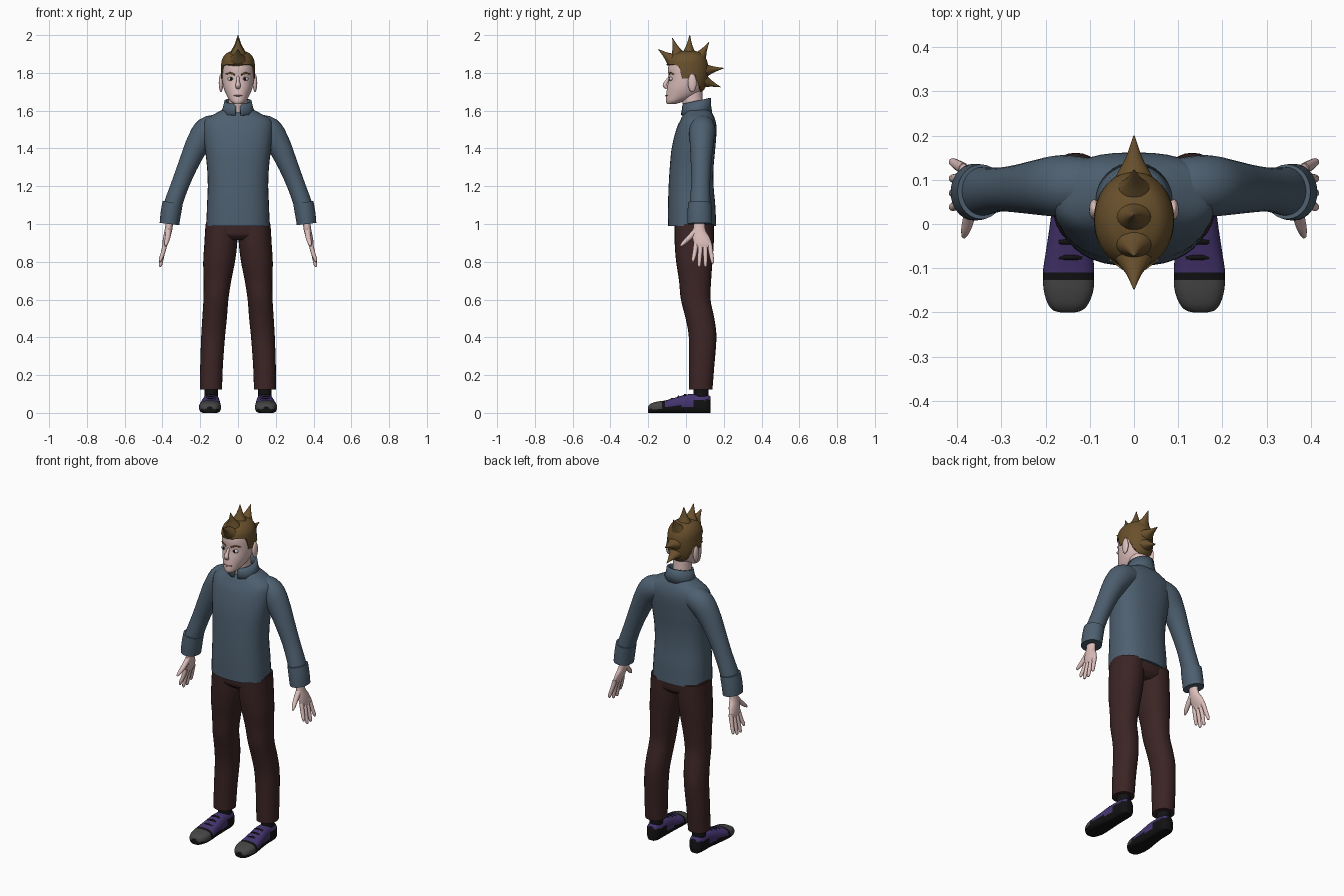
import bpy, bmesh
from math import sin, cos, pi, radians
from mathutils import Vector

X, Y, Z = Vector((1, 0, 0)), Vector((0, 1, 0)), Vector((0, 0, 1))


def material(name, r, g, b):
    m = bpy.data.materials.new(name)
    m.diffuse_color = (r, g, b, 1)
    return m


SHIRT = material("shirt_blue", .075, .115, .16)
PANTS = material("dark_brown", .045, .018, .018)
SKIN = material("skin", .72, .52, .50)
HAIR = material("hair_brown", .14, .08, .025)
PURPLE = material("purple", .06, .035, .16)
BLACK = material("black", .006, .006, .007)
GREY = material("toe_grey", .06, .06, .06)
WHITE = material("eye_white", .8, .8, .8)
LIP = material("lip", .38, .2, .19)


def finish(name, bm, mats, pick=None, angle=50):
    bmesh.ops.recalc_face_normals(bm, faces=bm.faces[:])
    if pick:
        for f in bm.faces:
            f.material_index = pick(f.calc_center_median())
    me = bpy.data.meshes.new(name)
    bm.to_mesh(me)
    bm.free()
    for m in mats:
        me.materials.append(m)
    ob = bpy.data.objects.new(name, me)
    bpy.context.collection.objects.link(ob)
    bpy.ops.object.select_all(action='DESELECT')
    ob.select_set(True)
    bpy.context.view_layer.objects.active = ob
    bpy.ops.object.shade_smooth_by_angle(angle=radians(angle))
    return ob


def smooth_rings(rings, steps):
    # Catmull-Rom interpolation of (x, y, z, a, b)
    r = [Vector(q) for q in rings]
    out = []
    for i in range(len(r) - 1):
        p0, p1, p2, p3 = r[max(i - 1, 0)], r[i], r[i + 1], r[min(i + 2, len(r) - 1)]
        for k in range(steps):
            t = k / steps
            out.append((p1 * 2 + (p2 - p0) * t + (p0 * 2 - p1 * 5 + p2 * 4 - p3) * t * t
                        + (p1 * 3 - p0 - p2 * 3 + p3) * t ** 3) * .5)
    return out + [r[-1]]


def tube(name, rings, mats, ref=X, axis=None, s=1, n=28, p=2.0, steps=4, warp=None, pick=None):
    # b is the radius along ref, a the radius across it
    if not isinstance(mats, list):
        mats = [mats]
    rs = smooth_rings(rings, steps)
    cs = [Vector(q[:3]) for q in rs]
    bm, loops = bmesh.new(), []
    for i, q in enumerate(rs):
        t = axis or (cs[min(i + 1, len(cs) - 1)] - cs[max(i - 1, 0)]).normalized()
        v = (ref - t * ref.dot(t)).normalized()
        u = t.cross(v)
        loop = []
        for k in range(n):
            c, d = cos(2 * pi * k / n), sin(2 * pi * k / n)
            pc, pd = [abs(w) ** (2 / p) * (1 if w > 0 else -1) for w in (c, d)]
            co = cs[i] + v * q[4] * pc + u * q[3] * pd
            if warp:
                co = warp(co)
            loop.append(bm.verts.new((co.x * s, co.y, co.z)))
        loops.append(loop)
    for a, b in zip(loops, loops[1:]):
        for k in range(n):
            bm.faces.new((a[k], a[(k + 1) % n], b[(k + 1) % n], b[k]))
    bm.faces.new(loops[0])
    bm.faces.new(loops[-1])
    return finish(name, bm, mats, pick)


def upright(name, rows, mat, **kw):
    # rows: z, front y, back y, half width, [centre x]
    rings = [(r[4] if len(r) > 4 else 0, (r[1] + r[2]) / 2, r[0], (r[2] - r[1]) / 2, r[3]) for r in rows]
    return tube(name, rings, mat, axis=Z, **kw)


def ball(name, loc, size, mat, s=1):
    bm = bmesh.new()
    bmesh.ops.create_uvsphere(bm, u_segments=20, v_segments=12, radius=1)
    for v in bm.verts:
        v.co = Vector(((loc[0] + v.co.x * size[0]) * s, loc[1] + v.co.y * size[1], loc[2] + v.co.z * size[2]))
    return finish(name, bm, [mat])


# Shirt body
upright("shirt_body", [(.99, -.095, .16, .168), (1.1, -.095, .155, .164), (1.2, -.092, .146, .16),
                       (1.3, -.086, .146, .164), (1.4, -.076, .155, .175), (1.5, -.052, .162, .185),
                       (1.55, -.03, .155, .175), (1.585, -.012, .14, .12), (1.605, 0, .125, .08)],
        SHIRT, p=2.4, n=36)

# Collar: upright band with a notch at the front
bm, cols = bmesh.new(), []
for i in range(33):
    a = radians(9 + 342 * i / 32)
    back = (1 - cos(a)) / 2
    top = 1.635 + .032 * back - (.012 if i in (0, 32) else 0)
    cols.append([bm.verts.new((r * sin(a), .055 - ry * cos(a), z)) for r, ry, z in
                 ((.088, .078, 1.575 + .015 * back), (.074, .072, 1.605 + .02 * back), (.066, .07, top))])
for a, b in zip(cols, cols[1:]):
    for j in range(2):
        bm.faces.new((a[j], b[j], b[j + 1], a[j + 1]))
collar = finish("collar", bm, [SHIRT])
mod = collar.modifiers.new("thickness", 'SOLIDIFY')
mod.thickness, mod.offset = .012, 0

# Trouser seat
upright("trouser_seat", [(.915, -.03, .115, .09), (.94, -.056, .142, .165), (.97, -.06, .147, .172), (1.01, -.06, .147, .17)],
        PANTS, p=2.3)

# Neck and head
upright("neck", [(1.57, -.005, .1, .052), (1.64, -.018, .09, .05), (1.72, -.03, .085, .052)], SKIN)
SKULL = [(1.635, -.1, -.055, .02), (1.65, -.106, -.01, .04), (1.68, -.105, .06, .06), (1.72, -.1, .093, .076),
         (1.77, -.092, .108, .085), (1.82, -.095, .11, .085), (1.86, -.086, .1, .079), (1.89, -.06, .08, .058),
         (1.905, -.02, .04, .025)]
upright("head", SKULL, SKIN, n=36)
tube("nose", [(0, -.083, 1.785, .006, .007), (0, -.102, 1.755, .009, .009), (0, -.112, 1.735, .012, .014),
              (0, -.1, 1.72, .008, .011)], SKIN, n=14)
tube("mouth", [(-.026, -.096, 1.682, .002, .003), (0, -.104, 1.679, .004, .006), (.026, -.096, 1.682, .002, .003)],
     LIP, ref=Y, n=10)


# Hair cap: grown skull pulled up to the hairline
def hairline(co):
    pts = [(-.2, 1.845), (-.075, 1.845), (-.035, 1.835), (-.02, 1.77), (.01, 1.77), (.025, 1.8), (.05, 1.79), (.075, 1.7), (.3, 1.69)]
    for (y0, z0), (y1, z1) in zip(pts, pts[1:]):
        if y0 <= co.y <= y1:
            co.z = max(co.z, z0 + (z1 - z0) * (co.y - y0) / (y1 - y0))
    return co


upright("hair_cap", [(z + .012 * (z > 1.8), f - .006, b + .008, w + .005) for z, f, b, w in SKULL[2:]],
        HAIR, n=72, steps=6, warp=hairline)

# Hair spikes along the middle: base y, z and tip y, z
SPIKES = [(-.055, 1.855, -.147, 1.925), (-.035, 1.87, -.072, 1.985), (.015, 1.875, .02, 2.0),
          (.06, 1.86, .122, 1.963), (.075, 1.81, .2, 1.825), (.07, 1.765, .183, 1.725)]
for i, (y0, z0, y1, z1) in enumerate(SPIKES):
    tube(f"hair_spike_{i + 1}", [(0, y0 + (y1 - y0) * t, z0 + (z1 - z0) * t, .042 * w, .052 * w)
                                 for t, w in ((0, 1.05), (.3, .75), (.6, .36), (1, .03))], HAIR, n=18)

# Paired parts
for side, s in (("left", 1), ("right", -1)):
    # Face details
    ball(f"{side}_ear", (.09, .033, 1.747), (.012, .023, .048), SKIN, s)
    ball(f"{side}_eye", (.037, -.079, 1.768), (.019, .01, .01), WHITE, s)
    ball(f"{side}_iris", (.036, -.086, 1.768), (.008, .005, .009), BLACK, s)
    tube(f"{side}_eyebrow", [(.016, -.091, 1.79, .003, .004), (.04, -.083, 1.799, .004, .005),
                             (.064, -.064, 1.793, .002, .003)], HAIR, ref=Z, n=10, s=s)

    # Sleeve and turned cuff
    tube(f"{side}_sleeve", [(.09, .085, 1.52, .06, .062), (.16, .086, 1.495, .073, .07), (.212, .083, 1.425, .064, .063),
                            (.257, .08, 1.33, .054, .055), (.302, .078, 1.22, .048, .05), (.342, .074, 1.11, .048, .055),
                            (.352, .072, 1.06, .047, .056)], SHIRT, ref=Y, s=s)
    tube(f"{side}_cuff", [(.346, .073, 1.112, .054, .062), (.356, .072, 1.055, .054, .064), (.363, .072, 1.0, .052, .064)],
         SHIRT, ref=Y, s=s)

    # Hand
    upright(f"{side}_palm", [(1.03, .04, .1, .02, .36), (.97, .038, .103, .02, .368), (.93, .034, .125, .019, .377),
                             (.895, .042, .137, .015, .386), (.875, .05, .134, .009, .39)], SKIN, s=s, n=20)
    for name, y0, y1, z1 in (("index", .053, .038, .8), ("middle", .078, .07, .773),
                             ("ring", .102, .103, .773), ("little", .125, .14, .79)):
        tube(f"{side}_{name}_finger", [(.385, y0, .895, .012, .013), (.398, (y0 + y1) / 2, .845, .011, .012),
                                       (.41, y1, z1 + .012, .009, .009), (.411, y1, z1, .004, .004)],
             SKIN, ref=Y, s=s, n=12)
    tube(f"{side}_thumb", [(.368, .055, .965, .018, .016), (.372, .02, .93, .014, .014), (.38, -.012, .9, .011, .011),
                           (.385, -.029, .884, .005, .005)], SKIN, s=s, n=12)

    # Trouser leg
    upright(f"{side}_trouser_leg", [(.125, .015, .14, .058, .1425), (.25, .016, .15, .06, .14), (.4, .015, .161, .063, .132),
                                    (.5, -.002, .15, .065, .124), (.6, -.027, .13, .066, .117), (.7, -.037, .133, .073, .109),
                                    (.8, -.052, .14, .084, .1), (.9, -.06, .147, .087, .091), (1.0, -.06, .147, .084, .088)],
            PANTS, s=s, p=2.2)

    # Sock and shoe
    upright(f"{side}_sock", [(.06, .038, .12, .036, .142), (.15, .04, .12, .036, .142)], BLACK, s=s)

    def shoe_zone(c):
        if c.z < .02 or -.128 < c.y < -.11:
            return 1
        if c.y <= -.128:
            return 2
        return 1 if c.z < .035 or (c.y > .04 and c.z < .07) else 0

    def flat_sole(co):
        co.z = max(co.z, 0)
        return co

    rows = [(-.2, .016, .034, .15), (-.195, .033, .042, .15), (-.18, .046, .052, .149), (-.15, .056, .06, .148),
            (-.11, .058, .066, .148), (-.06, .053, .08, .146), (0, .047, .097, .143), (.04, .044, .1, .142),
            (.09, .043, .098, .142), (.118, .036, .094, .142), (.13, .022, .085, .142)]
    tube(f"{side}_shoe", [(cx, y, h * .46, h * .54, w) for y, w, h, cx in rows], [PURPLE, BLACK, GREY],
         axis=Y, p=2.7, s=s, n=40, steps=5, warp=flat_sole, pick=shoe_zone)
    for i, (y, z) in enumerate(((-.075, .076), (-.04, .087), (-.005, .097))):
        tube(f"{side}_lace_{i + 1}", [(.118, y, z - .006, .004, .006), (.145, y, z, .004, .006), (.17, y, z - .006, .004, .006)],
             BLACK, ref=Y, s=s, n=10)
